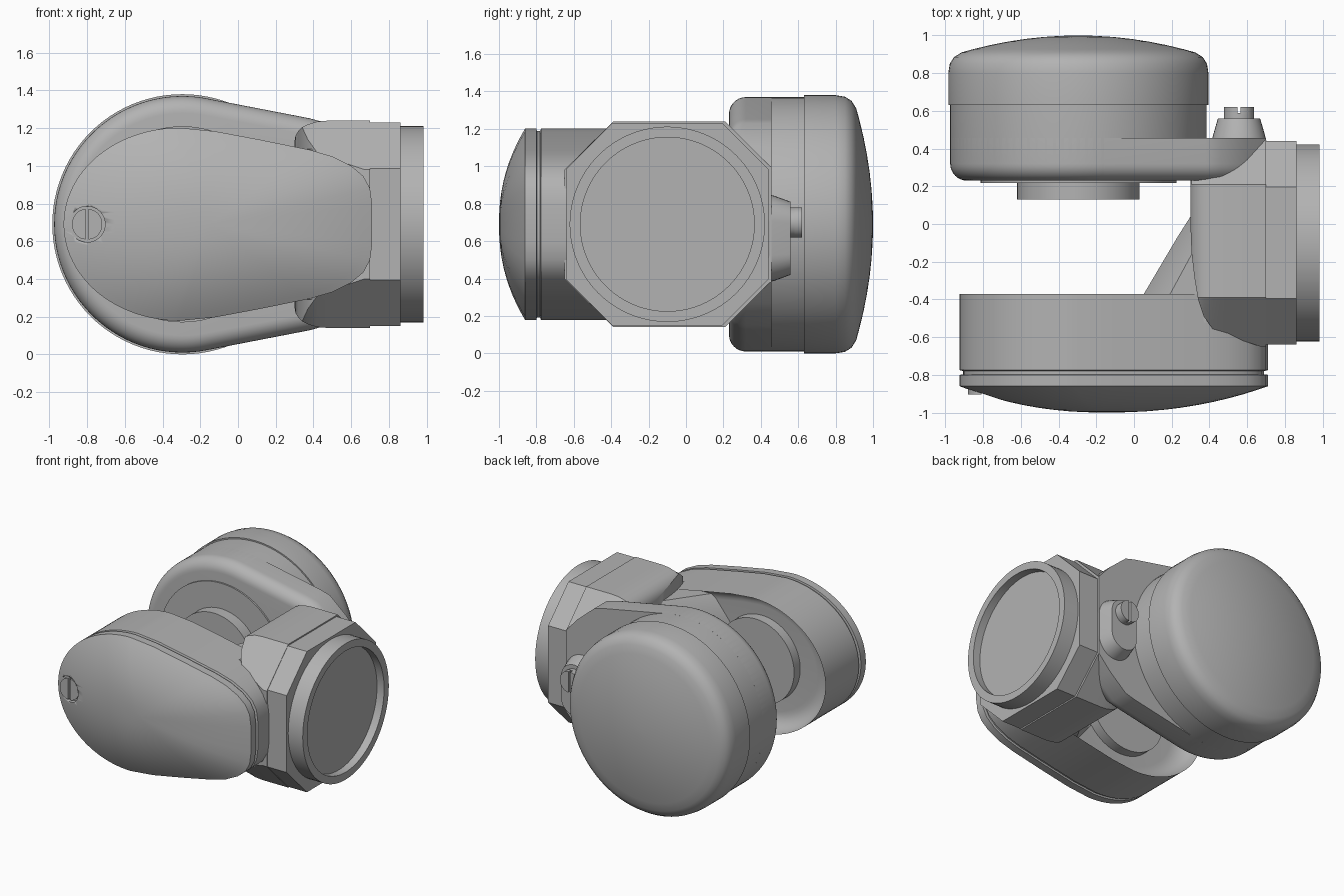
import bpy, bmesh, math
from mathutils import Vector

if "Cube" in bpy.data.objects:
    bpy.data.objects.remove(bpy.data.objects["Cube"])

CX, CZ = -0.295, 0.69      # pivot axis of the two arms
NY = -0.1                  # centre line of the wrist
grey = bpy.data.materials.new("plain grey")
grey.diffuse_color = (0.45, 0.45, 0.45, 1)
grey.use_nodes = True
grey.node_tree.nodes["Principled BSDF"].inputs["Base Color"].default_value = grey.diffuse_color


def finish(name, bm, angle=32):
    bmesh.ops.remove_doubles(bm, verts=bm.verts, dist=1e-5)
    bmesh.ops.recalc_face_normals(bm, faces=bm.faces)
    me = bpy.data.meshes.new(name)
    bm.to_mesh(me)
    bm.free()
    me.materials.append(grey)
    me.polygons.foreach_set("use_smooth", [True] * len(me.polygons))
    me.set_sharp_from_angle(angle=math.radians(angle))
    ob = bpy.data.objects.new(name, me)
    bpy.context.collection.objects.link(ob)
    return ob


def loft(name, rings, angle=32):
    """Skin closed rings of points and cap both ends."""
    bm = bmesh.new()
    vs = [[bm.verts.new(p) for p in r] for r in rings]
    n = len(vs[0])
    for a, b in zip(vs, vs[1:]):
        for i in range(n):
            j = (i + 1) % n
            bm.faces.new((a[i], a[j], b[j], b[i]))
    bm.faces.new(vs[0])
    bm.faces.new(vs[-1])
    return finish(name, bm, angle)


def circle_y(r, y, x=CX, z=CZ, n=96):
    return [(x + r * math.cos(t), y, z + r * math.sin(t))
            for t in (math.tau * i / n for i in range(n))]


def lathe_y(name, profile, x=CX, z=CZ, n=96):
    return loft(name, [circle_y(r, y, x, z, n) for r, y in profile])


def fillet(r, y0, steps=8):
    """(inset, y) pairs of a rounded edge starting on the plane y0."""
    out = []
    for i in range(steps + 1):
        t = math.pi / 2 * i / steps
        out.append((r * (1 - math.sin(t)), y0 + abs(r) * (1 - math.cos(t))))
    return out


def slotted_head(name, x, z, r, y0, y1):
    """Screw head: two half discs with a vertical slot between them."""
    for side, word in ((1, "right"), (-1, "left")):
        def half(y):
            return [(x + side * (0.008 + (r - 0.008) * math.cos(t)), y, z + r * math.sin(t))
                    for t in (-math.pi / 2 + math.pi * i / 20 for i in range(21))]
        loft(f"{name}_{word}", [half(y0), half(y1)])


# Rear motor housing: round body and domed cap
R = 0.68
lathe_y("rear_housing", [(R - d, y) for d, y in fillet(0.09, 0.23)] + [(R, 0.635)])
cap = [(0.69, 0.63), (0.69, 0.80), (0.682, 0.85), (0.66, 0.885), (0.62, 0.91)]
cap += [(0.62 * s, 1 - 0.09 * s ** 2) for s in (0.9, 0.75, 0.6, 0.45, 0.3, 0.15, 0.03)]
lathe_y("rear_cap", cap)


# Rear arm: teardrop plate running into the wrist
def teardrop(d, y):
    pts = [(CX + (R - d) * math.cos(t), y, CZ + (R - d) * math.sin(t))
           for t in (math.radians(78 + 204 * i / 60) for i in range(61))]
    ends = [(0.38, -0.562), (0.46, -0.54), (0.60, -0.42), (0.70, -0.31)]
    ends += [(x, -z) for x, z in reversed(ends)]
    return pts + [(x, y, CZ + z - math.copysign(d, z)) for x, z in ends]


loft("rear_arm", [teardrop(d, y) for d, y in fillet(0.09, 0.23)] + [teardrop(0, 0.457)])
lathe_y("rear_bearing_plate", [(0.52, 0.25), (0.52, 0.218)])
lathe_y("rear_bearing_hub", [(0.325, 0.25), (0.325, 0.13)])


# Front arm: egg outline with a rounded inner edge and a seam groove
def egg(s, y):
    right = [(-0.12, 0.493), (0.12, 0.448), (0.38, 0.395), (0.50, 0.36), (0.60, 0.31),
             (0.665, 0.255), (0.70, 0.19), (0.712, 0.10)]
    left = [(-0.31 - 0.615 * math.sin(t), 0.512 * math.cos(t))
            for t in (math.pi / 2 * i / 24 for i in range(25))]
    upper = list(reversed(right)) + left
    pts = upper + [(x, -z) for x, z in reversed(upper[:-1])]
    return [(-0.15 + (x + 0.15) * s, y, CZ + z * s) for x, z in pts]


rings = [egg(1 - d / 0.6, y) for d, y in fillet(0.13, -0.50)]
rings += [egg(1, -0.775), egg(0.975, -0.78), egg(0.975, -0.81)]
loft("front_arm", rings)
lathe_y("front_bearing_hub", [(0.325, -0.52), (0.325, -0.425)])

# Front cover: shallow dome with a screw hole
rings = [egg(0.97, -0.797), egg(1, -0.80), egg(1, -0.86)]
rings += [egg(s, -1 + 0.14 * s ** 2.2) for s in (0.94, 0.85, 0.75, 0.65, 0.55, 0.45, 0.35, 0.25, 0.15, 0.04)]
cover = loft("front_cover", rings)
cutter = lathe_y("hole_cutter", [(0.095, -1.1), (0.095, -0.875)], -0.8, CZ, 40)
cutter.hide_render = True
mod = cover.modifiers.new("screw_hole", 'BOOLEAN')
mod.operation, mod.object, mod.solver = 'DIFFERENCE', cutter, 'EXACT'
mesh = bpy.data.meshes.new_from_object(cover.evaluated_get(bpy.context.evaluated_depsgraph_get()))
cover.modifiers.clear()
cover.data = mesh
bpy.data.objects.remove(cutter)
slotted_head("cover_screw", -0.8, CZ, 0.08, -0.86, -0.905)


# Wrist: chamfered block whose front side sweeps out to the front arm
def wrist(x, y0, top):
    half = [(y0, 0.55 - max(0, -0.39 - y0)), (max(y0, -0.39) + 0.001, 0.55), (0.21, 0.55), (0.45, 0.31)]
    half = [(y, min(h, top)) for y, h in half]
    return [(x, y, CZ + h) for y, h in half] + [(x, y, CZ - h) for y, h in reversed(half)]


loft("wrist", [wrist(*a) for a in (
    (0.30, -0.02, 0.44), (0.305, -0.15, 0.47), (0.32, -0.28, 0.495), (0.34, -0.40, 0.515),
    (0.37, -0.49, 0.53), (0.42, -0.56, 0.545), (0.48, -0.59, 0.55), (0.58, -0.62, 0.55),
    (0.67, -0.65, 0.55), (0.70, -0.65, 0.55))], 28)

# Web: curved gusset between the front arm and the wrist
bm = bmesh.new()
for x, y, h in ((-0.03, -0.51, 0.2), (0.03, -0.47, 0.2), (0.09, -0.34, 0.21), (0.16, -0.20, 0.22),
                (0.23, -0.07, 0.23), (0.30, 0.04, 0.24), (0.42, 0.05, 0.42), (0.42, -0.52, 0.40),
                (0.10, -0.54, 0.38)):
    for s in (-1, 1):
        bm.verts.new((x, y, CZ + s * h))
bmesh.ops.convex_hull(bm, input=bm.verts)
finish("web", bm, 40)


# Flange: octagonal plate at the end of the wrist
def octagon(x, h=0.54, f=0.295):
    return [(x, NY + y, CZ + z) for y, z in
            ((h, f), (f, h), (-f, h), (-h, f), (-h, -f), (-f, -h), (f, -h), (h, -f))]


loft("flange", [octagon(0.69), octagon(0.862)], 20)

# Collar: round rim with a recessed end disc
loft("collar", [[(x, NY + r * math.cos(t), CZ + r * math.sin(t))
                 for t in (math.tau * i / 96 for i in range(96))]
                for x, r in ((0.85, 0.522), (0.985, 0.522), (0.985, 0.465), (0.925, 0.465))])


# Cable boss: tapered stadium with a slotted screw on the back
def stadium(w, h, y, n=16):
    return [(0.557 + w * math.cos(t), y, 0.615 + math.copysign(h - w, math.sin(t)) + w * math.sin(t))
            for t in [math.pi * (i / n) + 1e-4 * (1 - 2 * i / n) for i in range(n + 1)]
            + [math.pi * (1 + i / n) + 1e-4 * (1 - 2 * i / n) for i in range(n + 1)]]


loft("boss", [stadium(0.145, 0.235, 0.44), stadium(0.138, 0.228, 0.47), stadium(0.112, 0.195, 0.56)])
lathe_y("boss_screw_base", [(0.08, 0.55), (0.08, 0.59)], 0.557, 0.70, 40)
slotted_head("boss_screw", 0.557, 0.70, 0.08, 0.58, 0.62)
